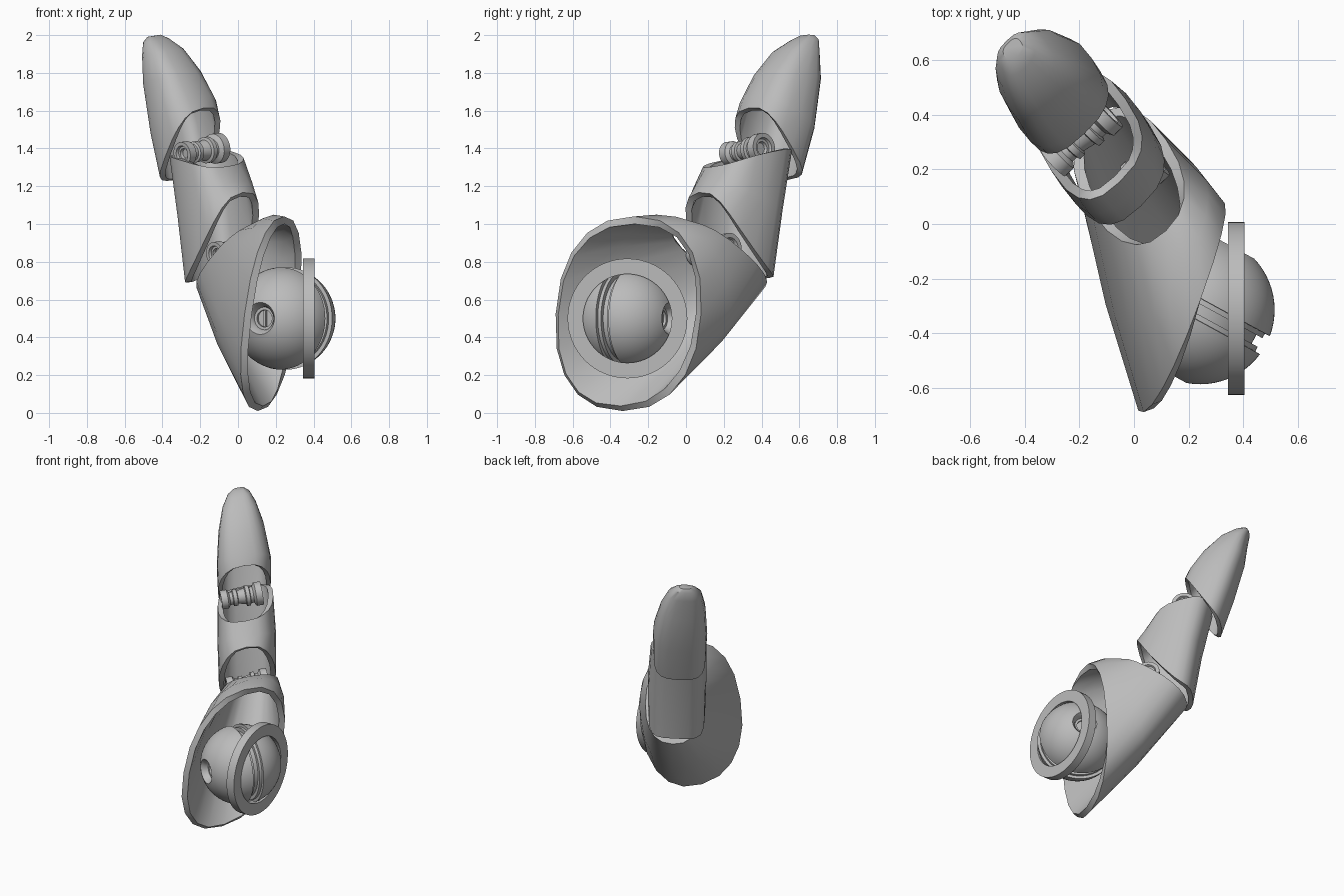
import bpy, bmesh, math
from mathutils import Vector, Matrix

if "Cube" in bpy.data.objects:
    bpy.data.objects.remove(bpy.data.objects["Cube"])

grey = bpy.data.materials.new("plain grey")
grey.use_nodes = True
colour = (0.5, 0.5, 0.5, 1)
grey.diffuse_color = colour
grey.node_tree.nodes["Principled BSDF"].inputs["Base Color"].default_value = colour

SIDE = Vector((0.72, 0.69, 0.12))    # hinge direction
BACK = Vector((-0.56, 0.83, 0))      # direction the finger leans
UP = Vector((0, 0, 1))


def place(s, t, z):
    return BACK * s + SIDE * t + UP * z


def finish(name, bm, wall=0):
    mesh = bpy.data.meshes.new(name)
    bm.to_mesh(mesh)
    bm.free()
    mesh.materials.append(grey)
    ob = bpy.data.objects.new(name, mesh)
    bpy.context.collection.objects.link(ob)
    bpy.ops.object.select_all(action="DESELECT")
    ob.select_set(True)
    bpy.context.view_layer.objects.active = ob
    if wall:
        thick = ob.modifiers.new("wall", "SOLIDIFY")
        thick.thickness = wall
        thick.offset = -1
        bpy.ops.object.modifier_apply(modifier="wall")
    bpy.ops.object.shade_smooth_by_angle(angle=math.radians(35))


def oval(centre, u, v, power, sag=0, n=20):
    """Rounded-box loop spanned by half axes u and v; sag lowers its u ends."""
    def soft(w):
        return math.copysign(abs(w) ** (2 / power), w)
    angles = [math.tau * k / n for k in range(n)]
    return [centre + u * soft(math.cos(a)) + v * soft(math.sin(a))
            - UP * sag * math.cos(a) ** 2 for a in angles]


def slanted(front, back, half_width, t, sag=0, power=2.8):
    """Loop through a front and a back point given as (lean, height)."""
    f, b = place(front[0], t, front[1]), place(back[0], t, back[1])
    return oval((f + b) / 2, SIDE * half_width, (b - f) / 2, power, sag)


def shell(name, loops, wall, cap=False):
    bm = bmesh.new()
    rows = [[bm.verts.new(p) for p in loop] for loop in loops]
    n = len(rows[0])
    for low, high in zip(rows, rows[1:]):
        for k in range(n):
            j = (k + 1) % n
            bm.faces.new((low[k], low[j], high[j], high[k]))
    if cap:
        bm.faces.new(rows[-1])
    finish(name, bm, wall)


def lathe(name, profile, centre, axis, closed=False, n=64):
    """Spin (radius, along) points around an axis."""
    bm = bmesh.new()
    turn = Vector(axis).to_track_quat("Z", "Y").to_matrix().to_4x4()
    verts = [bm.verts.new((r, 0, h)) for r, h in profile]
    pairs = list(zip(verts, verts[1:]))
    if closed:
        pairs.append((verts[-1], verts[0]))
    edges = [bm.edges.new(p) for p in pairs]
    bmesh.ops.spin(bm, geom=verts + edges, cent=(0, 0, 0), axis=(0, 0, 1),
                   angle=math.tau, steps=n, use_merge=True)
    bmesh.ops.remove_doubles(bm, verts=bm.verts, dist=0.0005)
    bmesh.ops.recalc_face_normals(bm, faces=bm.faces)
    bm.transform(Matrix.Translation(centre) @ turn)
    finish(name, bm)


def mirrored(half, far_scale=1):
    return half + [(r * far_scale, -h) for r, h in reversed(half)]


# Base shell: upright mouth lofted into the slanted upper rim
mouth = oval(Vector((0.175, -0.305, 0.525)), Vector((0.14, 0.385, 0)),
             Vector((-0.07, -0.03, -0.515)), 2.3)
rim = slanted((-0.1, 1.0), (0.385, 0.64), 0.19, 0.085, power=2.4)
middle = [m.lerp(r, 0.5) for m, r in zip(mouth, rim)]
heart = sum(middle, Vector()) / len(middle)
middle = [heart + (p - heart) * 1.07 for p in middle]
shell("base_shell", [mouth, middle, rim], 0.04)

# Middle segment: low at the back, arched at the front
shell("middle_segment", [
    slanted((0.03, 1.16), (0.425, 0.7), 0.195, 0.06, 0.1),
    slanted((0.085, 1.22), (0.485, 1.05), 0.2, 0.055, 0.03),
    slanted((0.15, 1.3), (0.56, 1.37), 0.19, 0.045, -0.02)], 0.035)

# Fingertip
shell("fingertip", [
    slanted((0.37, 1.61), (0.625, 1.23), 0.18, 0.035, 0.04),
    slanted((0.40, 1.67), (0.71, 1.48), 0.185, 0.03, 0.02),
    slanted((0.49, 1.8), (0.785, 1.75), 0.155, 0.01),
    slanted((0.605, 1.92), (0.805, 1.9), 0.115, -0.005),
    slanted((0.70, 1.975), (0.82, 1.97), 0.075, -0.01),
    slanted((0.75, 2.0), (0.81, 1.995), 0.04, -0.01)], 0.03, cap=True)

# Hinge spools with flanged, dished ends
spool = mirrored([(0, 0.11), (0.03, 0.11), (0.035, 0.125), (0.05, 0.125),
                  (0.055, 0.14), (0.08, 0.14), (0.08, 0.095), (0.055, 0.08),
                  (0.055, 0.06), (0.07, 0.055), (0.07, 0.03), (0.055, 0.025)], 0.8)
lathe("upper_hinge", spool, place(0.37, 0.015, 1.385), SIDE, n=32)
lathe("lower_hinge", spool, place(0.12, 0.06, 0.85), SIDE, n=32)

# Ball joint: sockets at both poles, stepped groove round the middle
R = 0.273
arc = [(R * math.sin(a), R * math.cos(a))
       for a in (math.radians(18 + 64 * k / 12) for k in range(13))]
half = ([(0, 0.2), (0.045, 0.2), (0.045, 0.215), (0.06, 0.215), (0.065, 0.235)]
        + arc + [(0.25, 0.037), (0.25, 0.018), (0.225, 0.018)])
ball_centre = Vector((0.243, -0.315, 0.5))
ball_axis = Vector((0.48, 0.88, 0)).normalized()
lathe("ball_joint", mirrored(half), ball_centre, ball_axis)

# Upright slot bars inside the two sockets
for end, name in ((-1, "front_socket_bar"), (1, "back_socket_bar")):
    bm = bmesh.new()
    bmesh.ops.create_cube(bm, size=1)
    bm.transform(Matrix.Translation(ball_centre + ball_axis * 0.205 * end)
                 @ ball_axis.to_track_quat("Y", "Z").to_matrix().to_4x4()
                 @ Matrix.Diagonal((0.015, 0.025, 0.085, 1)))
    finish(name, bm)

# Flat collar ring round the ball
lathe("collar_ring", [(0.235, -0.03), (0.317, -0.03), (0.317, 0.03), (0.235, 0.03)],
      Vector((0.375, -0.31, 0.5)), (1, 0, 0), closed=True)
